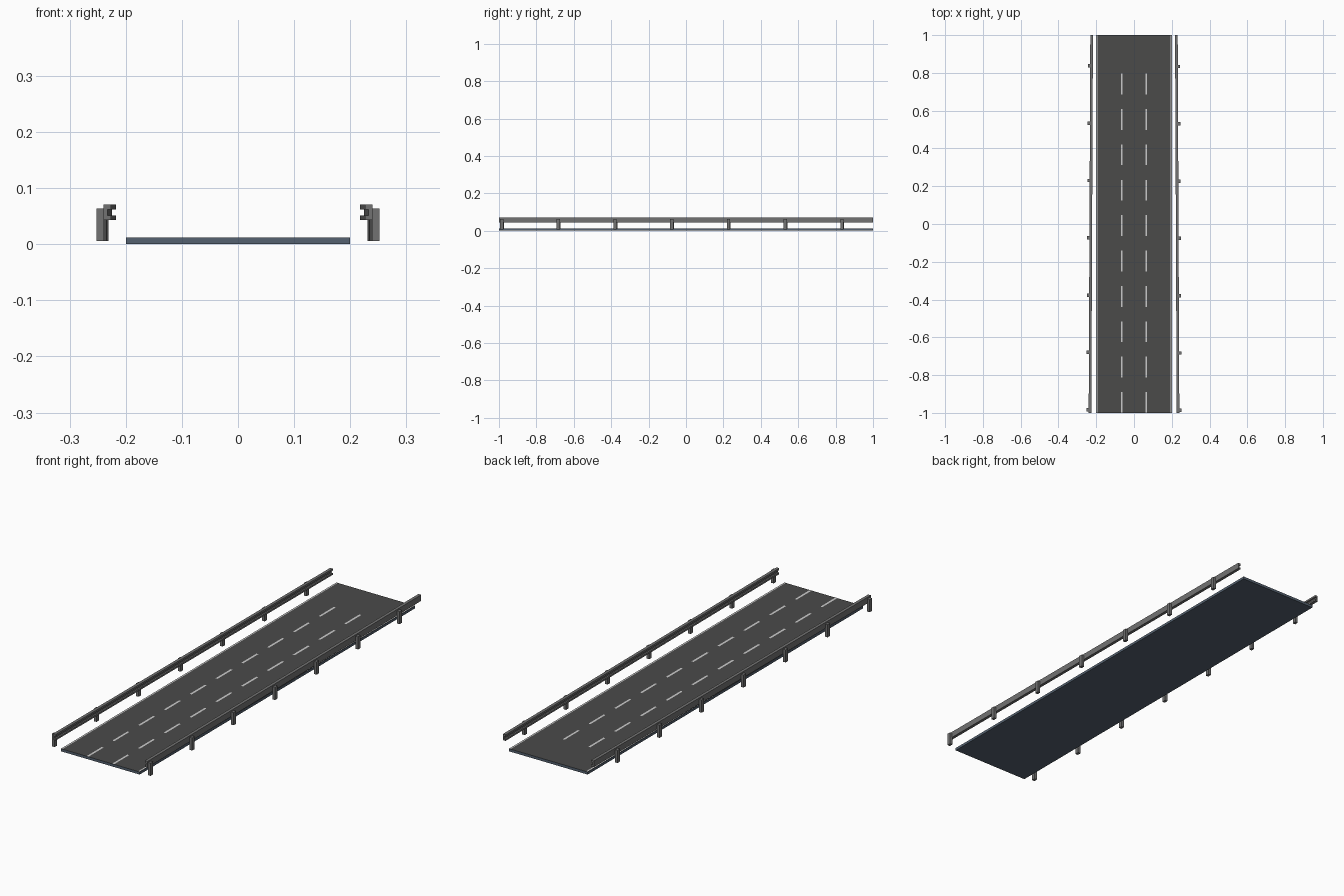
import bpy, bmesh

if "Cube" in bpy.data.objects:
    bpy.data.objects.remove(bpy.data.objects["Cube"])

def material(name, rgb):
    m = bpy.data.materials.new(name)
    m.diffuse_color = (*rgb, 1)
    m.use_nodes = True
    m.node_tree.nodes["Principled BSDF"].inputs["Base Color"].default_value = m.diffuse_color
    return m

SLAB = material("slab_blue_grey", (0.09, 0.12, 0.16))
ASPHALT = material("asphalt", (0.07, 0.07, 0.068))
PAINT = material("road_paint", (0.6, 0.6, 0.6))
STEEL = material("steel", (0.17, 0.17, 0.17))

def finish(bm, name, *mats):
    bmesh.ops.recalc_face_normals(bm, faces=bm.faces)
    me = bpy.data.meshes.new(name)
    bm.to_mesh(me)
    bm.free()
    for m in mats:
        me.materials.append(m)
    ob = bpy.data.objects.new(name, me)
    bpy.context.collection.objects.link(ob)
    return ob

def prism(bm, profile, y0, y1, side=1):
    """Extrude an (x, z) profile along y; the road edge drifts inwards when side is set."""
    rings = []
    for y in (y0, y1):
        drift = -0.0043 * (y + 1) if side else 0
        s = side or 1
        rings.append([bm.verts.new((s * (x + drift), y, z)) for x, z in profile])
    a, b = rings
    n = len(profile)
    for i in range(n):
        j = (i + 1) % n
        bm.faces.new((a[i], a[j], b[j], b[i]))
    bm.faces.new(a)
    bm.faces.new(b)

def rect(x0, x1, z0, z1):
    return [(x0, z0), (x1, z0), (x1, z1), (x0, z1)]

# Road deck, asphalt on the upper face
TOP = 0.012
bm = bmesh.new()
prism(bm, rect(-0.2, 0.2, 0, TOP), -1, 1, 0)
bmesh.ops.recalc_face_normals(bm, faces=bm.faces)
for f in bm.faces:
    if f.normal.z > 0.9:
        f.material_index = 1
finish(bm, "road_deck", SLAB, ASPHALT)

# Painted lines: dashed lane dividers and solid edges
def stripe(bm, x, half, y0, y1):
    z = TOP + 0.0006
    pts = [(x - half, y0), (x + half, y0), (x + half, y1), (x - half, y1)]
    bm.faces.new([bm.verts.new((px, py, z)) for px, py in pts])

bm = bmesh.new()
for x in (-0.065, 0.065):
    for i in range(10):
        y = -1 + i * 0.1873
        stripe(bm, x, 0.005, y, y + 0.11)
finish(bm, "lane_dashes", PAINT)
bm = bmesh.new()
for x in (-0.195, 0.195):
    stripe(bm, x, 0.003, -1, 1)
finish(bm, "edge_lines", PAINT)

# Guard rails: channel beam open to the road, with posts behind
CHANNEL = [(0.240, 0.043), (0.240, 0.071), (0.226, 0.071), (0.226, 0.062),
           (0.233, 0.062), (0.233, 0.051), (0.226, 0.051), (0.226, 0.043)]
for side, label, first in ((-1, "left", -0.983), (1, "right", -0.986)):
    bm = bmesh.new()
    prism(bm, CHANNEL, -1, 1, side)
    finish(bm, label + "_guard_rail", STEEL)
    bm = bmesh.new()
    for i in range(7):
        y = first + i * 0.3033
        prism(bm, rect(0.2385, 0.252, 0.006, 0.064), y - 0.009, y + 0.009, side)
    finish(bm, label + "_rail_posts", STEEL)
